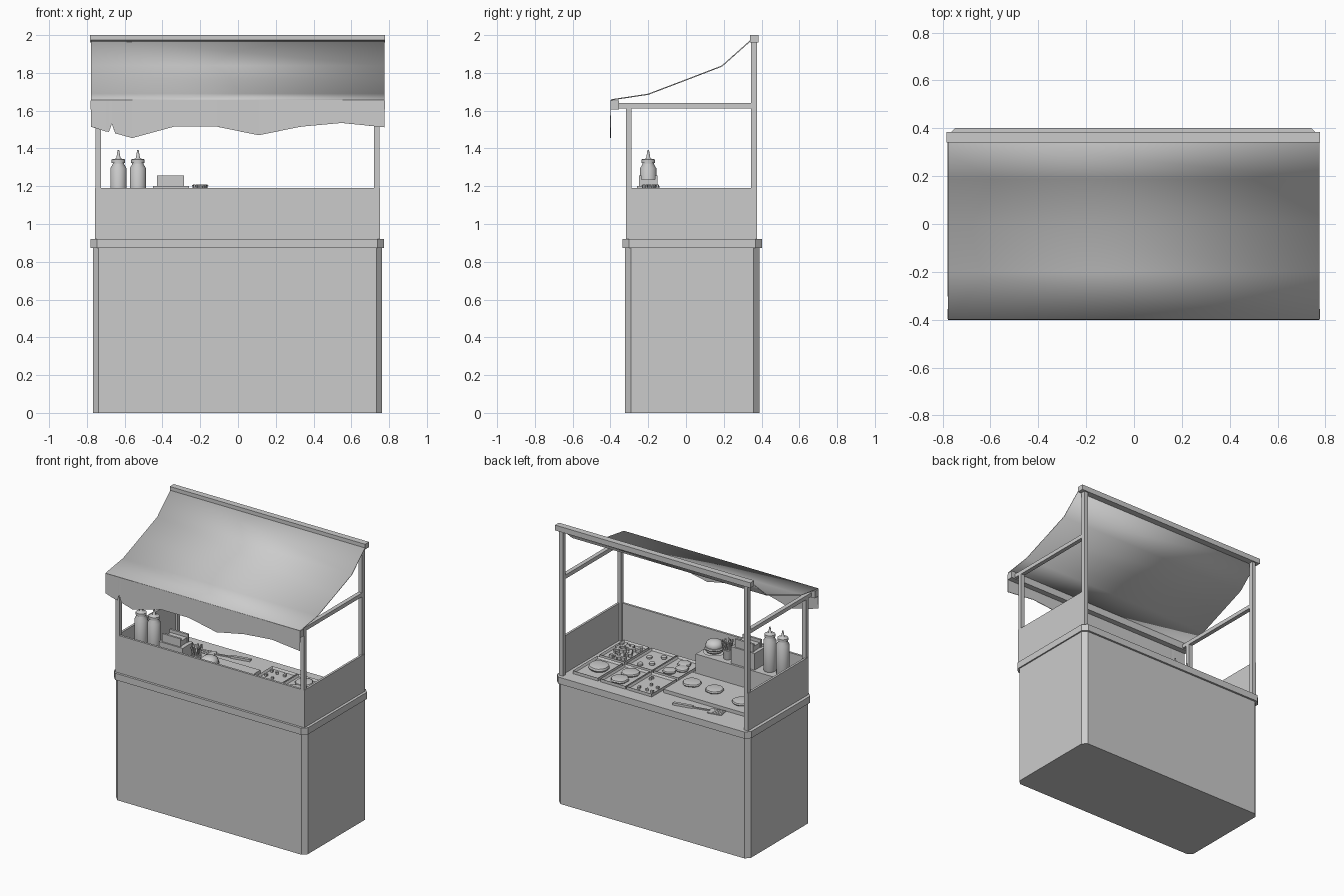
import bpy, bmesh, math, random
from mathutils import Matrix, Vector

random.seed(4)
if "Cube" in bpy.data.objects:
    bpy.data.objects.remove(bpy.data.objects["Cube"])

grey = bpy.data.materials.new("plain grey")
grey.use_nodes = True
TONE = (0.6, 0.6, 0.6, 1)
grey.diffuse_color = TONE
grey.node_tree.nodes["Principled BSDF"].inputs["Base Color"].default_value = TONE


def finish(name, bm, smooth=None):
    bmesh.ops.recalc_face_normals(bm, faces=bm.faces)
    mesh = bpy.data.meshes.new(name)
    bm.to_mesh(mesh)
    bm.free()
    ob = bpy.data.objects.new(name, mesh)
    bpy.context.collection.objects.link(ob)
    mesh.materials.append(grey)
    if smooth:
        bpy.ops.object.select_all(action='DESELECT')
        ob.select_set(True)
        bpy.context.view_layer.objects.active = ob
        bpy.ops.object.shade_smooth_by_angle(angle=math.radians(smooth))
    return ob


def add_box(bm, x0, x1, y0, y1, z0, z1, turn=0):
    mid = Vector((x0 + x1, y0 + y1, z0 + z1)) / 2
    mat = (Matrix.Translation(mid) @ Matrix.Rotation(turn, 4, 'Z')
           @ Matrix.Diagonal((x1 - x0, y1 - y0, z1 - z0, 1)))
    return bmesh.ops.create_cube(bm, size=1, matrix=mat)["verts"]


def box(name, *dims, chamfer=0):
    bm = bmesh.new()
    add_box(bm, *dims)
    if chamfer:
        upright = [e for e in bm.edges
                   if abs(e.verts[0].co.z - e.verts[1].co.z) > 0.01]
        bmesh.ops.bevel(bm, geom=upright, offset=chamfer, segments=1, affect='EDGES')
    return finish(name, bm)


def lathe(name, x, y, z, profile, sides=16, wobble=0):
    # Stacked rings of (radius, height), closed at both ends
    bm = bmesh.new()
    wave = [1 + random.uniform(-wobble, wobble) for _ in range(sides)]
    rings = []
    for r, h in profile:
        rings.append([bm.verts.new((x + r * k * math.cos(i * math.tau / sides),
                                    y + r * k * math.sin(i * math.tau / sides), z + h))
                      for i, k in enumerate(wave)])
    for a, b in zip(rings, rings[1:]):
        for i in range(sides):
            j = (i + 1) % sides
            bm.faces.new((a[i], a[j], b[j], b[i]))
    bm.faces.new(rings[0])
    bm.faces.new(rings[-1])
    return finish(name, bm, 40)


def patty(name, x, y, z, r, h=0.018):
    lathe(name, x, y, z, [(r * .9, 0), (r, h * .4), (r * .93, h * .85), (r * .7, h)], 18, .06)


# Cabinet, trim band and worktop
box("cabinet", -.768, .762, -.322, .388, 0, .88, chamfer=.03)
box("counter_trim", -.78, .772, -.335, .402, .872, .92, chamfer=.033)

# Low walls on three sides, open at the back
box("front_wall", -.757, .752, -.318, -.302, .92, 1.19)
for side, x in (("right", -.757), ("left", .736)):
    box(side + "_wall", x, x + .016, -.302, .375, .92, 1.19)

# Canopy frame
for side, x in (("right", -.755), ("left", .72)):
    box(side + "_front_post", x, x + .03, -.318, -.288, .92, 1.612)
    box(side + "_back_post", x, x + .03, .345, .375, .92, 1.97)
    box(side + "_side_rail", x, x + .03, -.36, .346, 1.612, 1.64)
box("canopy_front_beam", -.78, .777, -.396, -.355, 1.605, 1.655)
box("canopy_back_beam", -.783, .777, .34, .385, 1.962, 2)

# Cloth roof sheet
bm = bmesh.new()
slope = [(.352, 1.98), (.19, 1.836), (0, 1.763), (-.2, 1.687), (-.398, 1.657)]
rows = [[bm.verts.new((x, y, z)) for x in (-.778, .775)] for y, z in slope]
for a, b in zip(rows, rows[1:]):
    bm.faces.new((a[0], a[1], b[1], b[0]))
roof = finish("canopy_roof", bm, 40)
solid = roof.modifiers.new("thickness", 'SOLIDIFY')
solid.thickness = .006
solid.offset = 0

# Hanging valance with a ragged lower edge
hem = [(-.778, 1.515), (-.7, 1.49), (-.683, 1.488), (-.668, 1.53), (-.65, 1.48),
       (-.56, 1.455), (-.34, 1.515), (-.11, 1.515), (.11, 1.47), (.33, 1.515),
       (.55, 1.535), (.775, 1.512)]
bm = bmesh.new()
pairs = [(bm.verts.new((x, -.399, 1.657)), bm.verts.new((x, -.402, z))) for x, z in hem]
for a, b in zip(pairs, pairs[1:]):
    bm.faces.new((a[0], b[0], b[1], a[1]))
valance = finish("canopy_valance", bm)
solid = valance.modifiers.new("thickness", 'SOLIDIFY')
solid.thickness = .004

# Serving shelf behind the front wall
box("serving_shelf", -.741, .01, -.302, -.125, .92, 1.08)

# Food trays with sunken floors
XS, YS = (.16, .37, .59), (-.14, .165)
for x in XS:
    for y in YS:
        bm = bmesh.new()
        add_box(bm, x - .1, x + .1, y - .14, y + .14, .915, .942)
        bm.faces.ensure_lookup_table()
        top = max(bm.faces, key=lambda f: f.calc_center_median().z)
        bmesh.ops.inset_region(bm, faces=[top], thickness=.012)
        bmesh.ops.translate(bm, verts=top.verts, vec=(0, 0, -.016))
        finish("food_tray", bm)


def scatter(name, x, y, count, size):
    bm = bmesh.new()
    for _ in range(count):
        cx, cy = x + random.uniform(-.07, .07), y + random.uniform(-.11, .11)
        add_box(bm, cx - size, cx + size, cy - size, cy + size,
                .926, .926 + size * 2, random.uniform(0, 3))
    finish(name, bm)


# Tray contents
patty("tray_patty", .59, .15, .926, .072, .03)
scatter("diced_vegetables", .59, -.14, 40, .011)
for dy in (-.06, .06):
    patty("tomato_slice", .37, .165 + dy, .926, .06, .022)
scatter("chopped_onion", .16, .165, 8, .008)
for dx, dy in ((-.04, -.08), (.04, -.03), (-.03, .04), (.03, .09)):
    patty("pickle_slice", .37 + dx, -.14 + dy, .926, .02, .016)
for dx, dy in ((0, -.07), (-.03, .0), (.02, .07)):
    patty("cheese_round", .16 + dx, -.14 + dy, .926, .045, .02)

# Griddle with patties
box("griddle", -.64, .035, -.12, .205, .92, .945)
for x, y in ((-.07, .03), (-.25, .03), (-.5, .08)):
    patty("griddle_patty", x, y, .945, .062, .02)

# Spatula lying on the worktop
bm = bmesh.new()
add_box(bm, -.26, -.12, -.011, .011, .922, .938)
add_box(bm, -.38, -.26, -.006, .006, .924, .932)
for k in range(4):
    add_box(bm, -.48, -.4, -.036 + k * .019, -.021 + k * .019, .922, .928)
add_box(bm, -.405, -.375, -.036, .036, .922, .928)
bmesh.ops.rotate(bm, verts=bm.verts, cent=(-.3, 0, 0), matrix=Matrix.Rotation(.2, 3, 'Z'))
bmesh.ops.translate(bm, verts=bm.verts, vec=(0, .285, 0))
finish("spatula", bm)

# Sauce bottles
for x in (-.633, -.53):
    lathe("sauce_bottle", x, -.2, 1.08,
          [(.04, 0), (.043, .01), (.043, .215), (.03, .237), (.03, .242), (.036, .243),
           (.036, .262), (.015, .266), (.011, .27), (.004, .312)], 20)

# Napkin box with a slotted top
box("napkin_base", -.45, -.26, -.26, -.14, 1.08, 1.2)
for y in (-.25, -.165):
    box("napkin_box_side", -.43, -.285, y, y + .015, 1.2, 1.258)
box("napkins", -.425, -.29, -.235, -.165, 1.2, 1.235)

# Bundle of fries in a cup
lathe("fries_cup", -.2, -.19, 1.08, [(.026, 0), (.036, .07)], 10)
bm = bmesh.new()
for k in range(12):
    a = k * 2.4
    r = .008 + .0016 * k
    stick = add_box(bm, -.005, .005, -.005, .005, 0, .075)
    tilt = Matrix.Rotation(a, 4, 'Z') @ Matrix.Rotation(.25, 4, 'Y')
    place = Matrix.Translation((-.2 + r * math.cos(a), -.19 + r * math.sin(a), 1.135))
    bmesh.ops.transform(bm, matrix=place @ tilt, verts=stick)
finish("fries", bm)

# Burger on a plate
lathe("burger_plate", -.08, -.21, 1.08, [(.05, 0), (.075, .01), (.07, .012)], 20)
lathe("burger_bottom_bun", -.08, -.21, 1.09, [(.05, 0), (.058, .012), (.056, .024)])
patty("burger_filling", -.08, -.21, 1.114, .066, .018)
lathe("burger_top_bun", -.08, -.21, 1.13,
      [(.058, 0), (.06, .012), (.052, .03), (.034, .042), (.012, .047)])
